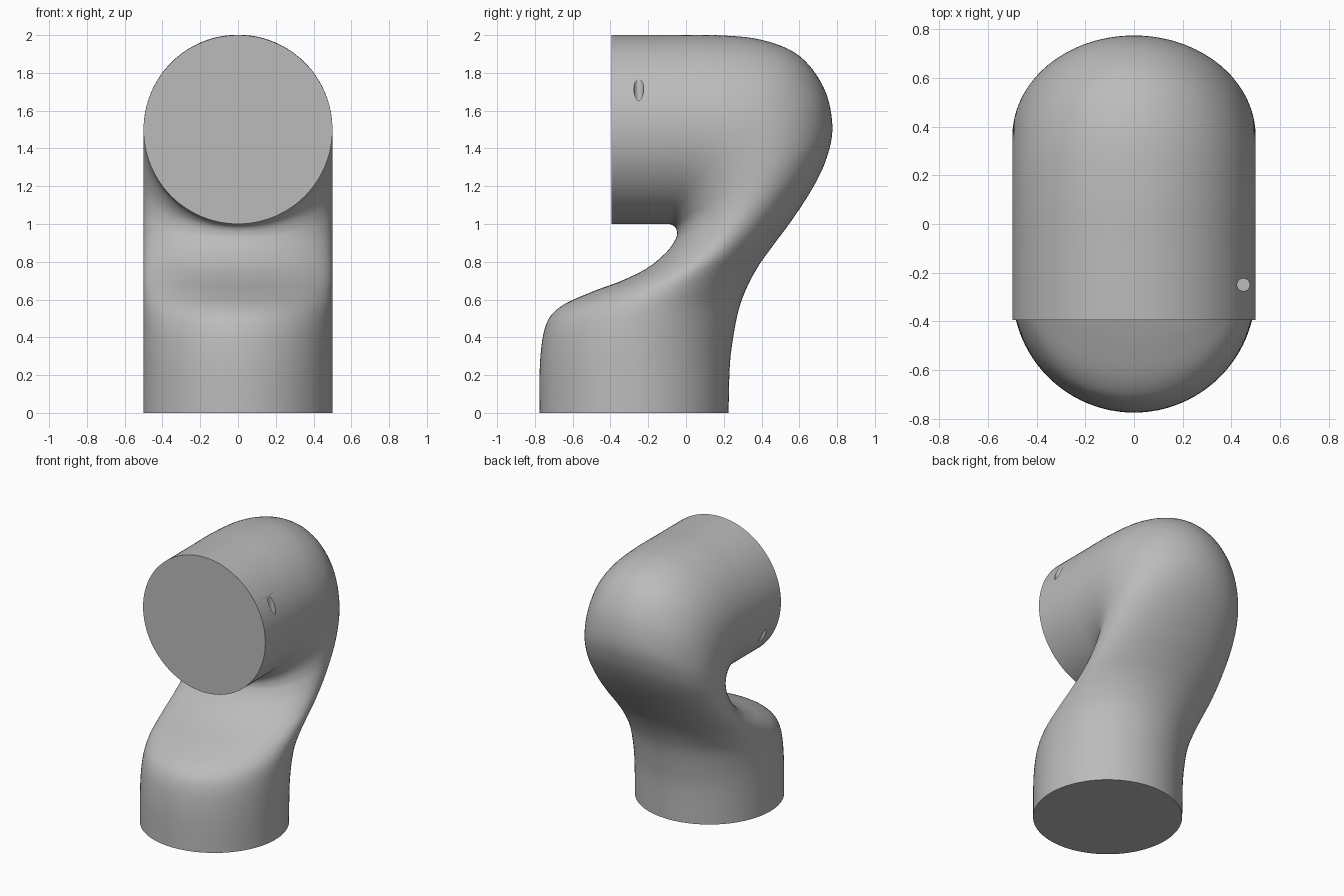
import bpy, bmesh, math
from mathutils import Vector

if "Cube" in bpy.data.objects:
    bpy.data.objects.remove(bpy.data.objects["Cube"], do_unlink=True)

RADIUS, SIDES, STEPS = 0.5, 96, 6
COLLAR_BACK, COLLAR_FRONT, AXIS_Z = -0.105, -0.395, 1.5

grey = bpy.data.materials.new("plain grey")
grey.use_nodes = True
grey.diffuse_color = (0.5, 0.5, 0.5, 1)
grey.node_tree.nodes["Principled BSDF"].inputs["Base Color"].default_value = grey.diffuse_color


def spline(points):
    """Smooth path through the points, ending exactly on the last one."""
    p = [Vector(q) for q in points]
    p = [p[0] * 2 - p[1]] + p + [p[-1] * 2 - p[-2]]
    path = []
    for a, b, c, d in zip(p, p[1:], p[2:], p[3:]):
        for s in range(STEPS):
            t = s / STEPS
            path.append(b + (c - a) * t / 2 + (a * 2 - b * 5 + c * 4 - d) * t**2 / 2
                        + (b * 3 - a - c * 3 + d) * t**3 / 2)
    return path + [p[-2]]


def loft(name, chords):
    """Skin elliptical sections, each spanning a chord in the side plane."""
    bm = bmesh.new()
    rings = []
    for inner, outer in chords:
        mid, half = (inner + outer) / 2, (outer - inner) / 2
        ring = []
        for i in range(SIDES):
            a = math.tau * i / SIDES
            y, z = mid + half * math.sin(a)
            ring.append(bm.verts.new((RADIUS * math.cos(a), y, z)))
        rings.append(ring)
    for r, s in zip(rings, rings[1:]):
        for i in range(SIDES):
            j = (i + 1) % SIDES
            bm.faces.new((r[i], r[j], s[j], s[i]))
    bm.faces.new(rings[0])
    bm.faces.new(rings[-1])
    bmesh.ops.recalc_face_normals(bm, faces=bm.faces)
    mesh = bpy.data.meshes.new(name)
    bm.to_mesh(mesh)
    bm.free()
    mesh.materials.append(grey)
    ob = bpy.data.objects.new(name, mesh)
    bpy.context.collection.objects.link(ob)
    return ob


def shade(ob):
    bpy.ops.object.select_all(action="DESELECT")
    ob.select_set(True)
    bpy.context.view_layer.objects.active = ob
    bpy.ops.object.shade_smooth_by_angle(angle=math.radians(35))


# Swan-neck body: side profile of the inner bend and of the outer back
inner_bend = [(-.775, 0), (-.772, .28), (-.74, .47), (-.66, .565), (-.5, .64),
              (-.34, .70), (-.2, .77), (-.1, .855), (-.055, .92), (-.048, .955),
              (-.055, .98), (-.07, .993), (-.085, .999), (-.095, 1), (-.101, 1), (-.105, 1)]
outer_back = [(.225, 0), (.232, .25), (.25, .4), (.28, .55), (.325, .67),
              (.385, .78), (.46, .885), (.56, 1.02), (.67, 1.19), (.745, 1.35),
              (.775, 1.52), (.73, 1.72), (.6, 1.89), (.4, 1.975), (.15, 2), (-.105, 2)]
body = loft("curved_body", list(zip(spline(inner_bend), spline(outer_back))))
shade(body)

# Round collar closing the upper opening
collar = loft("front_collar", [(Vector((y, AXIS_Z - RADIUS)), Vector((y, AXIS_Z + RADIUS)))
                               for y in (COLLAR_BACK, COLLAR_FRONT)])

# Two small blind holes on opposite sides of the collar
for side in (1, -1):
    bpy.ops.mesh.primitive_cylinder_add(vertices=32, radius=.026, depth=.4,
                                        location=(.45 * side, -.25, AXIS_Z + .32 * side))
    cutter = bpy.context.object
    cutter.name = "hole_cutter"
    cutter.hide_render = True
    cutter.data.materials.append(grey)
    cut = collar.modifiers.new("hole", "BOOLEAN")
    cut.operation, cut.object, cut.solver = "DIFFERENCE", cutter, "EXACT"
    bpy.context.view_layer.objects.active = collar
    bpy.ops.object.modifier_apply(modifier=cut.name)
    bpy.data.objects.remove(cutter, do_unlink=True)
shade(collar)
